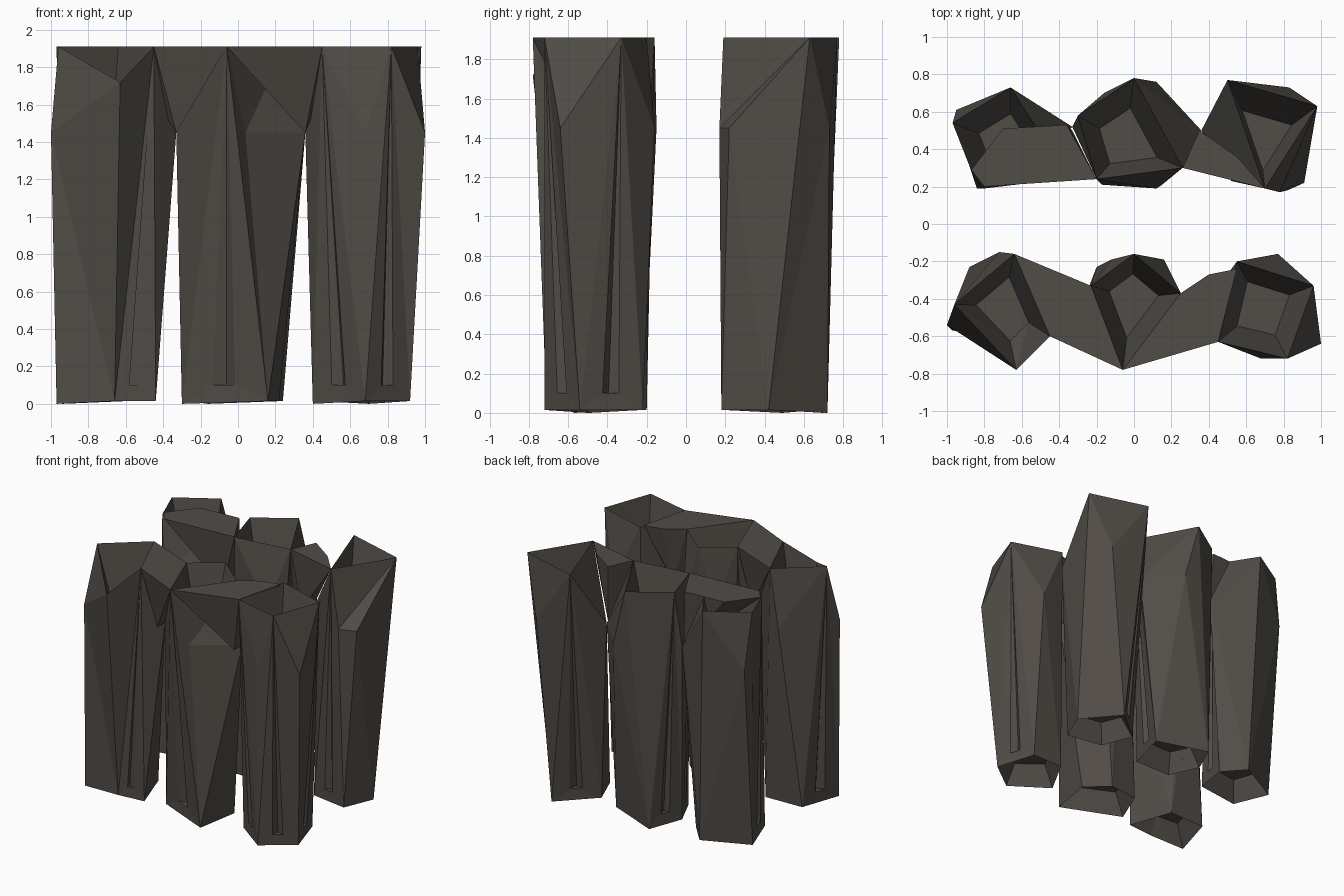
import bpy
import bmesh
import math
from mathutils import Vector

cube = bpy.data.objects.get("Cube")
if cube:
    bpy.data.objects.remove(cube, do_unlink=True)

HIGH, LOW, CHIPPED = 191, 145, 172   # heights in hundredths
SLIT_FOOT = 0.1

stone = bpy.data.materials.new("dark_stone")
stone.use_nodes = True
stone_colour = (0.082, 0.072, 0.062, 1)
stone.diffuse_color = stone_colour
shader = next(n for n in stone.node_tree.nodes if n.type == "BSDF_PRINCIPLED")
shader.inputs["Base Color"].default_value = stone_colour
shader.inputs["Roughness"].default_value = 0.9


def finish(bm, name):
    """Turn a bmesh into a flat-shaded stone object."""
    bmesh.ops.recalc_face_normals(bm, faces=bm.faces[:])
    mesh = bpy.data.meshes.new(name)
    bm.to_mesh(mesh)
    bm.free()
    mesh.materials.append(stone)
    obj = bpy.data.objects.new(name, mesh)
    bpy.context.scene.collection.objects.link(obj)
    return obj


def toward(point, centre, scale, z):
    """Scale a point about the pillar axis and set its height."""
    return Vector((centre.x + (point.x - centre.x) * scale,
                   centre.y + (point.y - centre.y) * scale, z))


def slit_face(bm, centre, top, left, right):
    """Long wall triangle with a narrow slit running up to its tip."""
    a = bm.verts.new(left.co.lerp(right.co, 0.36))
    b = bm.verts.new(left.co.lerp(right.co, 0.62))
    a.co.z = b.co.z = SLIT_FOOT
    deep = bm.verts.new(toward((a.co + b.co) / 2, centre, 0.8, SLIT_FOOT))
    for corners in ((top, left, a), (left, b, a), (left, right, b),
                    (top, b, right), (top, a, deep), (top, deep, b),
                    (a, b, deep)):
        bm.faces.new(corners)


def pillar(name, foot_outline, crown_outline):
    """Jagged crown over a simple foot, with slits and a sunken top."""
    bm = bmesh.new()
    foot = [bm.verts.new((x / 100, y / 100, 0.015)) for x, y in foot_outline]
    foot[0].co.z = 0
    crown = [bm.verts.new(Vector(p) / 100) for p in crown_outline]
    centre = sum((v.co for v in foot), Vector()) / len(foot)

    # Walk round both loops, joining them with long triangles
    steps = []
    for loop in (foot, crown):
        for i, vert in enumerate(loop):
            middle = (loop[i - 1].co + vert.co) / 2 - centre
            steps.append((math.atan2(middle.y, middle.x), loop is crown, i))
    steps.sort()
    first_crown = next(i for _, is_crown, i in steps if is_crown)
    first_foot = next(i for _, is_crown, i in steps if not is_crown)
    upper, lower = crown[first_crown - 1], foot[first_foot - 1]
    for _, is_crown, i in steps:
        if is_crown:
            bm.faces.new((upper, lower, crown[i]))
            upper = crown[i]
        elif upper.co.z > 1.6:
            slit_face(bm, centre, upper, lower, foot[i])
            lower = foot[i]
        else:
            bm.faces.new((upper, lower, foot[i]))
            lower = foot[i]

    # Sloping facets fill the notches between high crown corners
    start = next(i for i, v in enumerate(crown) if v.co.z > 1.6)
    ring = crown[start:] + crown[:start + 1]
    rim, notch = [ring[0]], []
    for vert in ring[1:]:
        if vert.co.z < 1.6:
            notch.append(vert)
            continue
        chain = [rim[-1]] + notch
        for a, b in zip(chain, chain[1:]):
            bm.faces.new((a, b, vert))
        rim.append(vert)
        notch = []
    rim.pop()

    # Sunken top and shallow hollow under the foot
    for edge_loop, scale, z in ((rim, 0.55, 1.5), (foot, 0.65, 0.17)):
        inner = [bm.verts.new(toward(v.co, centre, scale, z)) for v in edge_loop]
        for i in range(len(inner)):
            bm.faces.new((edge_loop[i - 1], edge_loop[i], inner[i]))
            bm.faces.new((edge_loop[i - 1], inner[i], inner[i - 1]))
        bm.faces.new(inner)
    return finish(bm, name)


def bridge(name, roof, x, near, far):
    """Wedge joining two pillars: flat roof over a short arch ridge."""
    bm = bmesh.new()
    for px, py in roof:
        bm.verts.new((px / 100, py / 100, HIGH / 100))
    for py in (near, far):
        bm.verts.new((x / 100, py / 100, LOW / 100))
    bmesh.ops.convex_hull(bm, input=bm.verts[:])
    return finish(bm, name)


# Front row of pillars
pillar("front_right_pillar",
       [(-97, -57), (-66, -59), (-44, -57), (-56, -22), (-88, -23)], [
    (-100, -54, LOW), (-63, -78, CHIPPED), (-45, -60, HIGH), (-33, -46, LOW),
    (-64, -16, HIGH), (-72, -15, LOW), (-96, -43, HIGH)])
pillar("front_middle_pillar",
       [(-30, -49), (16, -71), (22, -36), (5, -20), (-20, -23)], [
    (-33, -46, LOW), (-6, -78, HIGH), (4, -68, LOW), (36, -46, LOW),
    (25, -37, HIGH), (16, -19, LOW), (0, -16, HIGH), (-12, -19, LOW),
    (-23, -33, HIGH)])
pillar("front_left_pillar",
       [(40, -50), (68, -72), (92, -54), (82, -22), (55, -22)], [
    (36, -46, LOW), (45, -63, HIGH), (68, -72, LOW), (82, -72, HIGH),
    (100, -64, LOW), (96, -33, HIGH), (77, -16, LOW), (55, -20, HIGH)])

# Back row of pillars
pillar("back_right_pillar",
       [(-94, 49), (-84, 19), (-48, 24), (-44, 50), (-59, 67)], [
    (-97, 54, HIGH), (-86, 26, HIGH), (-80, 19, LOW), (-55, 22, LOW),
    (-45, 40, HIGH), (-33, 52, LOW), (-66, 73, HIGH), (-95, 61, LOW)])
pillar("back_middle_pillar",
       [(-16, 70), (-28, 45), (-17, 21), (15, 21), (24, 55)], [
    (-33, 52, LOW), (-20, 24, HIGH), (12, 19, LOW), (26, 30, HIGH),
    (36, 50, LOW), (12, 76, LOW), (0, 78, HIGH), (-30, 58, HIGH)])
pillar("back_left_pillar",
       [(70, 72), (42, 48), (52, 23), (82, 18), (92, 42)], [
    (36, 50, LOW), (70, 19, HIGH), (78, 17, LOW), (91, 22, LOW),
    (98, 63, HIGH), (83, 73, LOW), (50, 77, HIGH)])

# Bridges between neighbouring pillars
bridge("front_right_bridge",
       [(-64, -16), (-45, -60), (-6, -78), (-23, -33)], -33, -56, -37)
bridge("front_left_bridge",
       [(-6, -78), (25, -37), (40, -27), (55, -24), (45, -63)], 36, -56, -36)
bridge("back_right_bridge",
       [(-87, 29), (-80, 20), (-20, 24), (-36, 53), (-70, 51)], -33, 28, 50)
bridge("back_left_bridge",
       [(26, 30), (70, 19), (55, 36), (35, 50)], 36, 30, 48)
